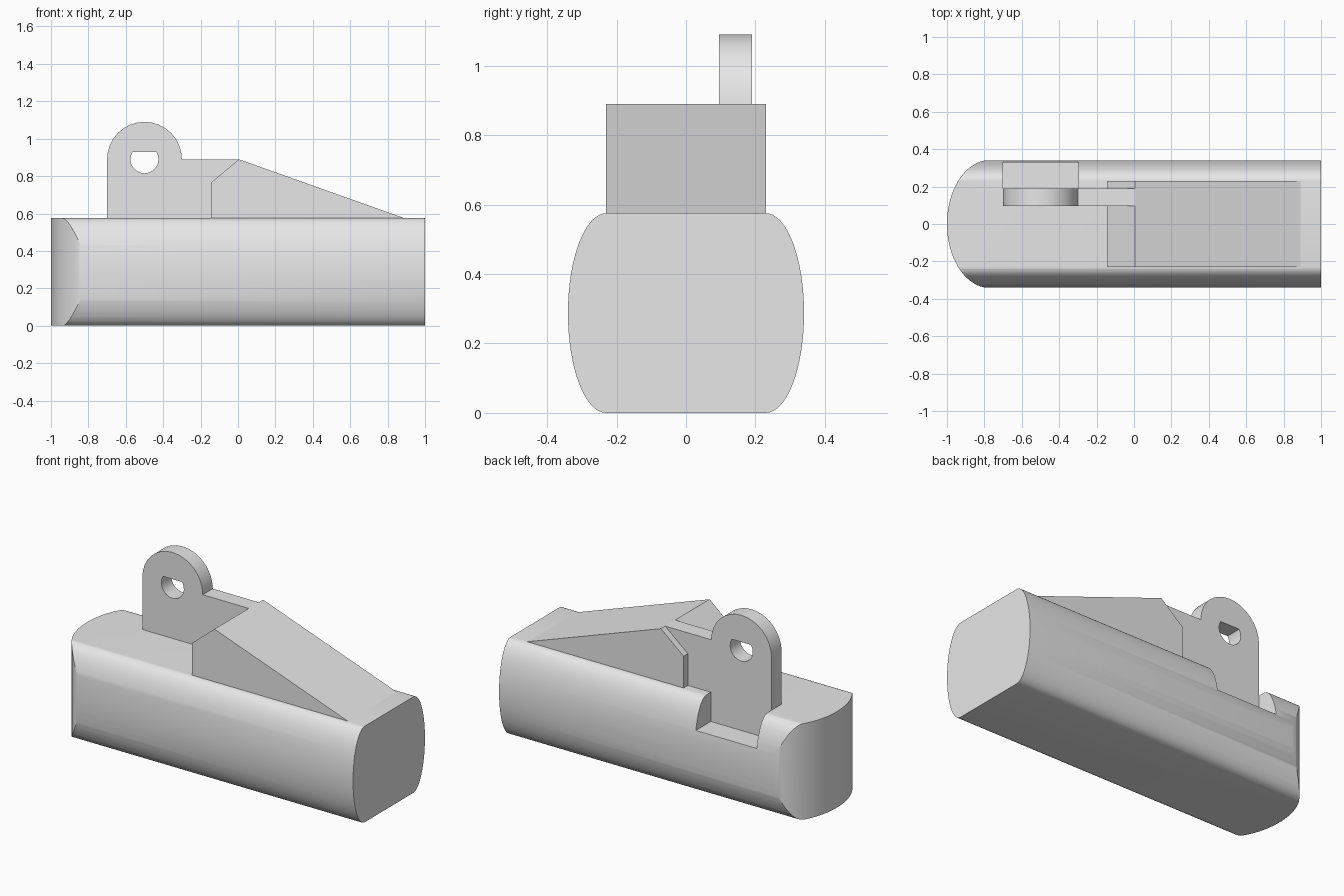
import bpy, bmesh
from math import sin, cos, pi, radians
from mathutils import Vector

cube = bpy.data.objects.get("Cube")
if cube:
    bpy.data.objects.remove(cube, do_unlink=True)

grey = bpy.data.materials.new("light_grey")
grey.use_nodes = True
grey.diffuse_color = (0.8, 0.8, 0.8, 1)
grey.node_tree.nodes["Principled BSDF"].inputs["Base Color"].default_value = (0.8, 0.8, 0.8, 1)


def arc(cu, cv, ru, rv, start, end, steps):
    """Points of an elliptical arc, angles in degrees."""
    angles = [radians(start + (end - start) * i / steps) for i in range(steps + 1)]
    return [(cu + ru * cos(a), cv + rv * sin(a)) for a in angles]


def prism(name, profile, axis, low, high):
    """Extrude a flat outline along the x, y or z axis."""
    place = {"x": lambda u, v: (low, u, v),
             "y": lambda u, v: (u, low, v),
             "z": lambda u, v: (u, v, low)}[axis]
    bm = bmesh.new()
    face = bm.faces.new([bm.verts.new(place(u, v)) for u, v in profile])
    top = bmesh.ops.extrude_face_region(bm, geom=[face])["geom"]
    shift = Vector([high - low if a == axis else 0 for a in "xyz"])
    bmesh.ops.translate(bm, vec=shift, verts=[g for g in top if isinstance(g, bmesh.types.BMVert)])
    bmesh.ops.recalc_face_normals(bm, faces=bm.faces)
    mesh = bpy.data.meshes.new(name)
    bm.to_mesh(mesh)
    bm.free()
    mesh.materials.append(grey)
    obj = bpy.data.objects.new(name, mesh)
    bpy.context.collection.objects.link(obj)
    return obj


def activate(obj):
    bpy.ops.object.select_all(action="DESELECT")
    obj.select_set(True)
    bpy.context.view_layer.objects.active = obj


def carve(obj, cutter, operation):
    """Apply a boolean and discard the cutter."""
    mod = obj.modifiers.new("carve", "BOOLEAN")
    mod.object, mod.operation, mod.solver = cutter, operation, "EXACT"
    activate(obj)
    bpy.ops.object.modifier_apply(modifier=mod.name)
    bpy.data.objects.remove(cutter, do_unlink=True)


# Main body: flat top and bottom, bulging sides
H = 0.575
section = (arc(0.23, H / 2, 0.11, H / 2, -90, 90, 32)
           + arc(-0.23, H / 2, 0.11, H / 2, 90, 270, 32))
body = prism("body", section, "x", -1, 1)

# Rounded nose in plan
plan = arc(-0.77, 0, 0.23, 0.342, 90, 270, 40) + [(1.1, -0.342), (1.1, 0.342)]
carve(body, prism("nose_cutter", plan, "z", -0.1, 0.7), "INTERSECT")

# Pocket behind the lug
pocket = [(-0.7, 0.4), (-0.297, 0.4), (-0.297, 0.7), (-0.7, 0.7)]
carve(body, prism("pocket_cutter", pocket, "y", 0.15, 0.5), "DIFFERENCE")

# Sloping wedge with a chamfered front edge
wedge = prism("wedge", [(-0.145, 0.5), (0.89, 0.5), (0.89, H), (0.005, 0.89), (-0.145, 0.765)],
              "y", -0.23, 0.23)

# Lug plate with domed top and a flat-topped hole
outline = [(-0.7, 0.4), (-0.297, 0.4), (-0.297, 0.5), (0.005, 0.5), (0.005, 0.89)]
outline += arc(-0.5, 0.89, 0.2, 0.2, 0, 180, 16)
lug = prism("lug", outline, "y", 0.095, 0.19)
hole = arc(-0.5, 0.89, 0.075, 0.075, 148, 392, 14)
carve(lug, prism("hole_cutter", hole, "y", 0, 0.3), "DIFFERENCE")

for part in (body, wedge, lug):
    activate(part)
    bpy.ops.object.shade_smooth_by_angle(angle=radians(30))
